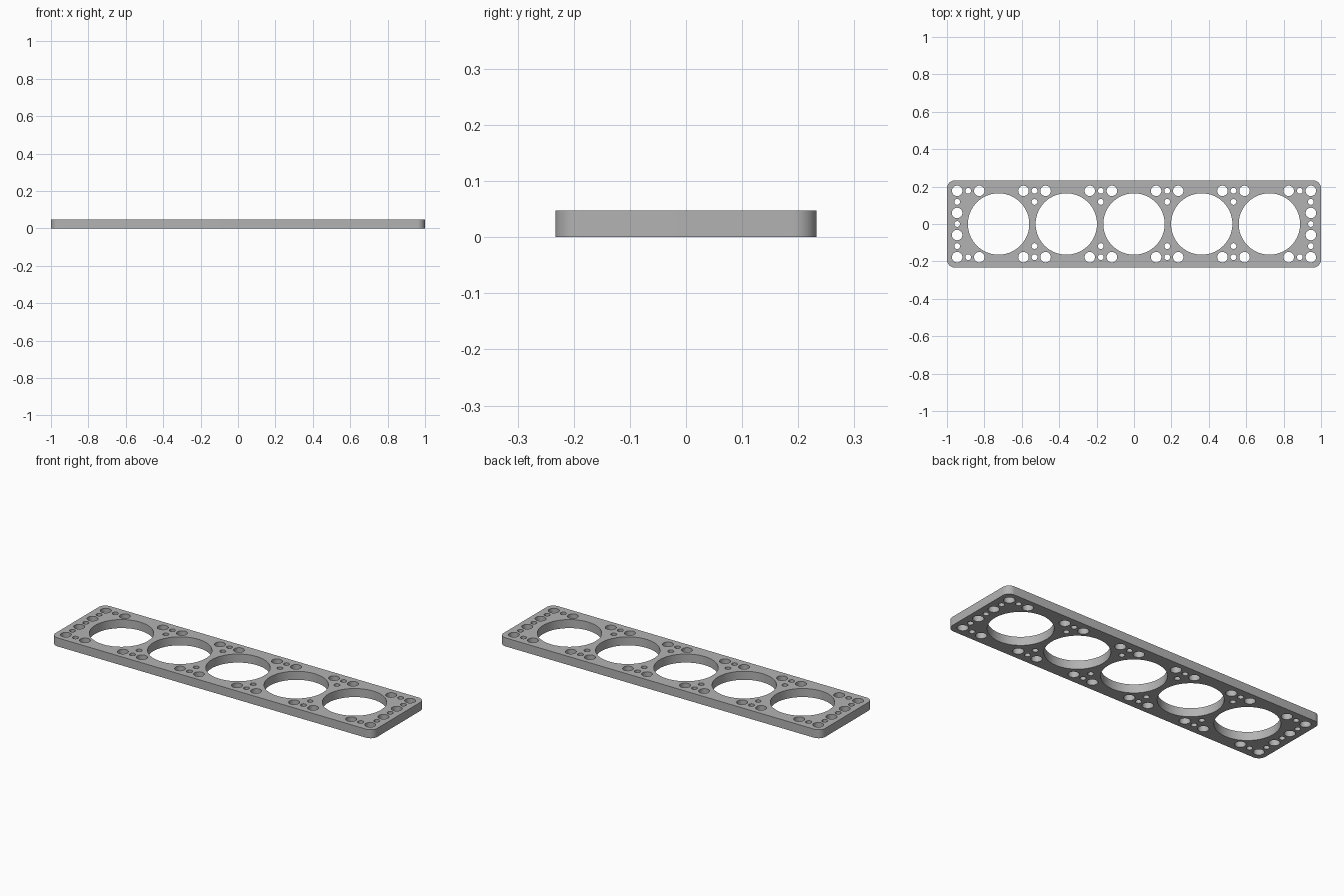
import bpy
import bmesh
from math import cos, sin, pi, radians

if "Cube" in bpy.data.objects:
    bpy.data.objects.remove(bpy.data.objects["Cube"], do_unlink=True)

HALF_X, HALF_Y, THICK, CORNER = 1.0, 0.233, 0.048, 0.042
PITCH = 0.0591                      # spacing of the bolt-hole grid
BORE_R, BOLT_R, PIN_R = 0.164, 0.028, 0.0155


def arc(cx, cy, r, start, sweep, n):
    return [(cx + r * cos(start + sweep * i / n),
             cy + r * sin(start + sweep * i / n)) for i in range(n + 1)]


def circle(cx, cy, r, n):
    return arc(cx, cy, r, 0, 2 * pi, n)[:-1]


# Rounded outer outline
loops = [[]]
for k, (sx, sy) in enumerate([(1, 1), (-1, 1), (-1, -1), (1, -1)]):
    loops[0] += arc(sx * (HALF_X - CORNER), sy * (HALF_Y - CORNER),
                    CORNER, k * pi / 2, pi / 2, 12)

# Row of five large bores
loops += [circle(0.362 * i, 0, BORE_R, 72) for i in range(-2, 3)]

# Bolt and pin holes along both long edges, in groups of three
for row in (-3, 3):
    for group in (-15, -9, -3, 3, 9, 15):
        for step in (-1, 0, 1):
            loops.append(circle((group + step) * PITCH, row * PITCH,
                                BOLT_R if step else PIN_R, 32))

# Pins between neighbouring bores
for col in (-9, -3, 3, 9):
    for row in (-2, 2):
        loops.append(circle(col * PITCH, row * PITCH, PIN_R, 32))

# Alternating pins and bolts down both short ends
for col in (-16, 16):
    for row in range(-2, 3):
        loops.append(circle(col * PITCH, row * PITCH,
                            BOLT_R if row % 2 else PIN_R, 32))

# Fill the outline around the holes and extrude it into a plate
bm = bmesh.new()
for loop in loops:
    verts = [bm.verts.new((x, y, 0)) for x, y in loop]
    for a, b in zip(verts, verts[1:] + verts[:1]):
        bm.edges.new((a, b))
bmesh.ops.triangle_fill(bm, edges=bm.edges[:], use_beauty=True, normal=(0, 0, 1))
top = bmesh.ops.extrude_face_region(bm, geom=bm.faces[:], use_keep_orig=True)
bmesh.ops.translate(bm, vec=(0, 0, THICK),
                    verts=[g for g in top["geom"] if isinstance(g, bmesh.types.BMVert)])
bmesh.ops.recalc_face_normals(bm, faces=bm.faces[:])
mesh = bpy.data.meshes.new("gasket_plate")
bm.to_mesh(mesh)
bm.free()

# Plain grey metal
grey = bpy.data.materials.new("grey_metal")
grey.use_nodes = True
color = (0.45, 0.45, 0.45, 1)
grey.diffuse_color = color
grey.node_tree.nodes["Principled BSDF"].inputs["Base Color"].default_value = color
mesh.materials.append(grey)

plate = bpy.data.objects.new("gasket_plate", mesh)
bpy.context.collection.objects.link(plate)
bpy.context.view_layer.objects.active = plate
plate.select_set(True)
bpy.ops.object.shade_smooth_by_angle(angle=radians(30))
